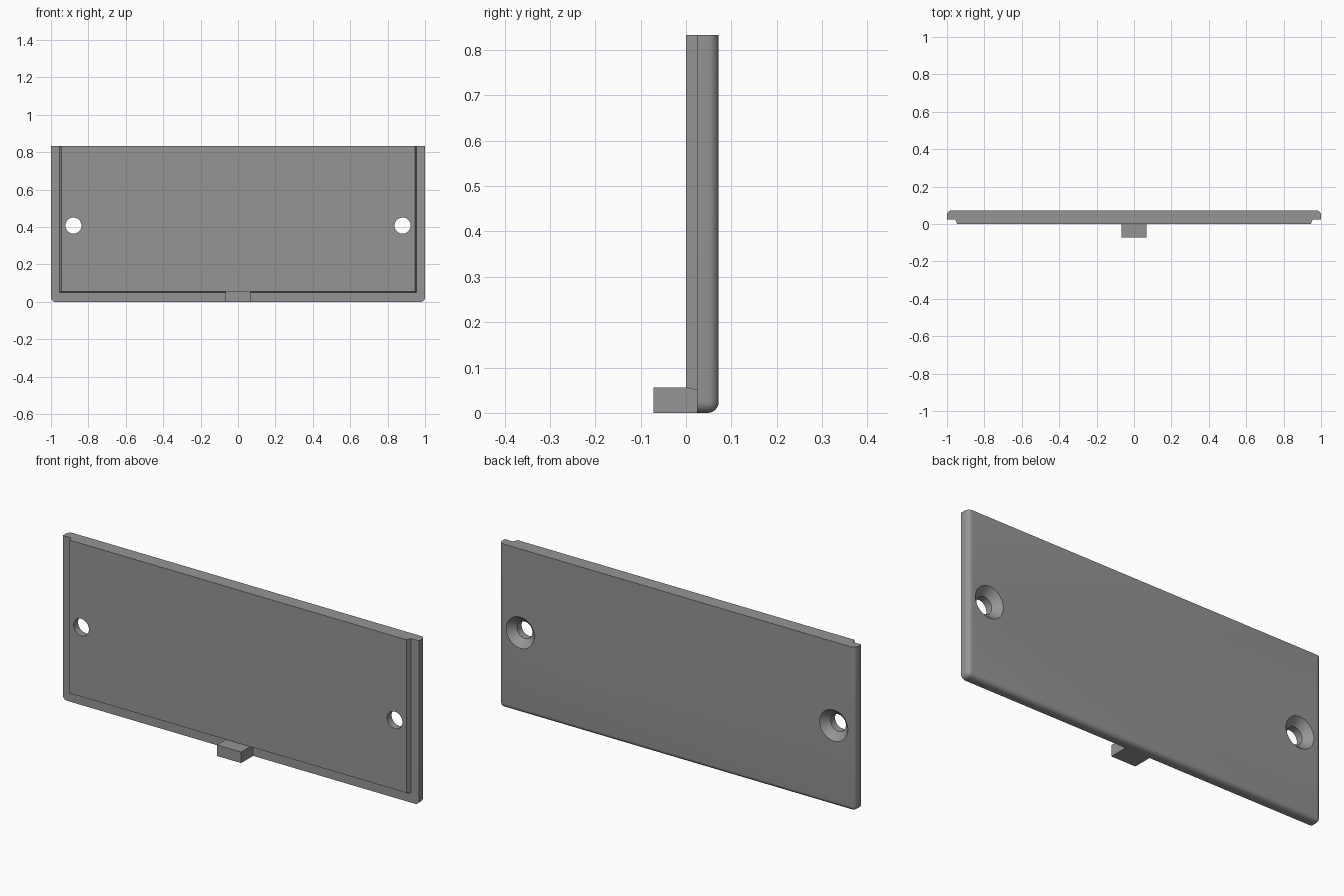
import bpy, bmesh, math
from mathutils import Matrix

if "Cube" in bpy.data.objects:
    bpy.data.objects.remove(bpy.data.objects["Cube"])

H = 0.833            # plate height
BACK = 0.072         # back face
STEP = 0.024         # front of the thin rim
HOLE_Z = 0.408

grey = bpy.data.materials.new("grey plastic")
grey.diffuse_color = (0.30, 0.30, 0.30, 1)
grey.use_nodes = True
grey.node_tree.nodes["Principled BSDF"].inputs["Base Color"].default_value = grey.diffuse_color


def make(name, bm):
    bmesh.ops.recalc_face_normals(bm, faces=bm.faces)
    me = bpy.data.meshes.new(name)
    bm.to_mesh(me)
    bm.free()
    me.materials.append(grey)
    ob = bpy.data.objects.new(name, me)
    bpy.context.collection.objects.link(ob)
    return ob


def box(x, y0, y1, z0, z1):
    bm = bmesh.new()
    bmesh.ops.create_cube(bm, size=1)
    for v in bm.verts:
        v.co.x *= 2 * x
        v.co.y = y1 if v.co.y > 0 else y0
        v.co.z = z1 if v.co.z > 0 else z0
    return bm


def loft(profile, n=48):
    """Closed solid turned around the y axis from (radius, y) points."""
    bm = bmesh.new()
    rings = [[bm.verts.new((r * math.cos(2 * math.pi * i / n), y,
                            r * math.sin(2 * math.pi * i / n))) for i in range(n)]
             for r, y in profile]
    for a, b in zip(rings, rings[1:]):
        for i in range(n):
            j = (i + 1) % n
            bm.faces.new((a[i], a[j], b[j], b[i]))
    bm.faces.new(rings[0])
    bm.faces.new(rings[-1])
    return bm


def combine(target, other, op):
    mod = target.modifiers.new(op.lower(), 'BOOLEAN')
    mod.operation, mod.solver, mod.object = op, 'EXACT', other
    bpy.context.view_layer.objects.active = target
    bpy.ops.object.modifier_apply(modifier=mod.name)
    bpy.data.objects.remove(other)


# Cover plate: rounded along back edges of the sides and bottom, and lower corners
bm = box(1.0, STEP, BACK, 0, H)
edges = []
for e in bm.edges:
    a, b = (v.co for v in e.verts)
    m = (a + b) / 2
    back_edge = m.y > BACK - 1e-4 and m.z < H - 1e-4
    low_corner = m.z < 1e-4 and abs(m.x) > 0.99
    if back_edge or low_corner:
        edges.append(e)
bmesh.ops.bevel(bm, geom=edges, offset=0.024, segments=8, profile=0.5,
                affect='EDGES', clamp_overlap=True)
plate = make("cover_plate", bm)

# Raised inner panel with sloping side and bottom walls
bm = box(0.945, 0, STEP + 0.006, 0.056, H)
for v in bm.verts:
    if v.co.y > 0.01:
        v.co.x += math.copysign(0.0125, v.co.x)
        if v.co.z < 0.1:
            v.co.z = 0.0485
combine(plate, make("inner_panel", bm), 'UNION')

# Locating tab at the bottom centre
combine(plate, make("tab", box(0.068, -BACK, STEP + 0.006, 0, 0.056)), 'UNION')

# Countersunk screw holes
for side in (-1, 1):
    bm = loft([(0.043, -0.05), (0.043, 0.036), (0.079, BACK), (0.099, BACK + 0.02)])
    bmesh.ops.transform(bm, matrix=Matrix.Translation((0.88 * side, 0, HOLE_Z)),
                        verts=bm.verts)
    combine(plate, make("screw_hole_cutter", bm), 'DIFFERENCE')

# Smooth roundings, crisp edges
bpy.ops.object.select_all(action='DESELECT')
plate.select_set(True)
bpy.context.view_layer.objects.active = plate
bpy.ops.object.shade_smooth_by_angle(angle=math.radians(28))
